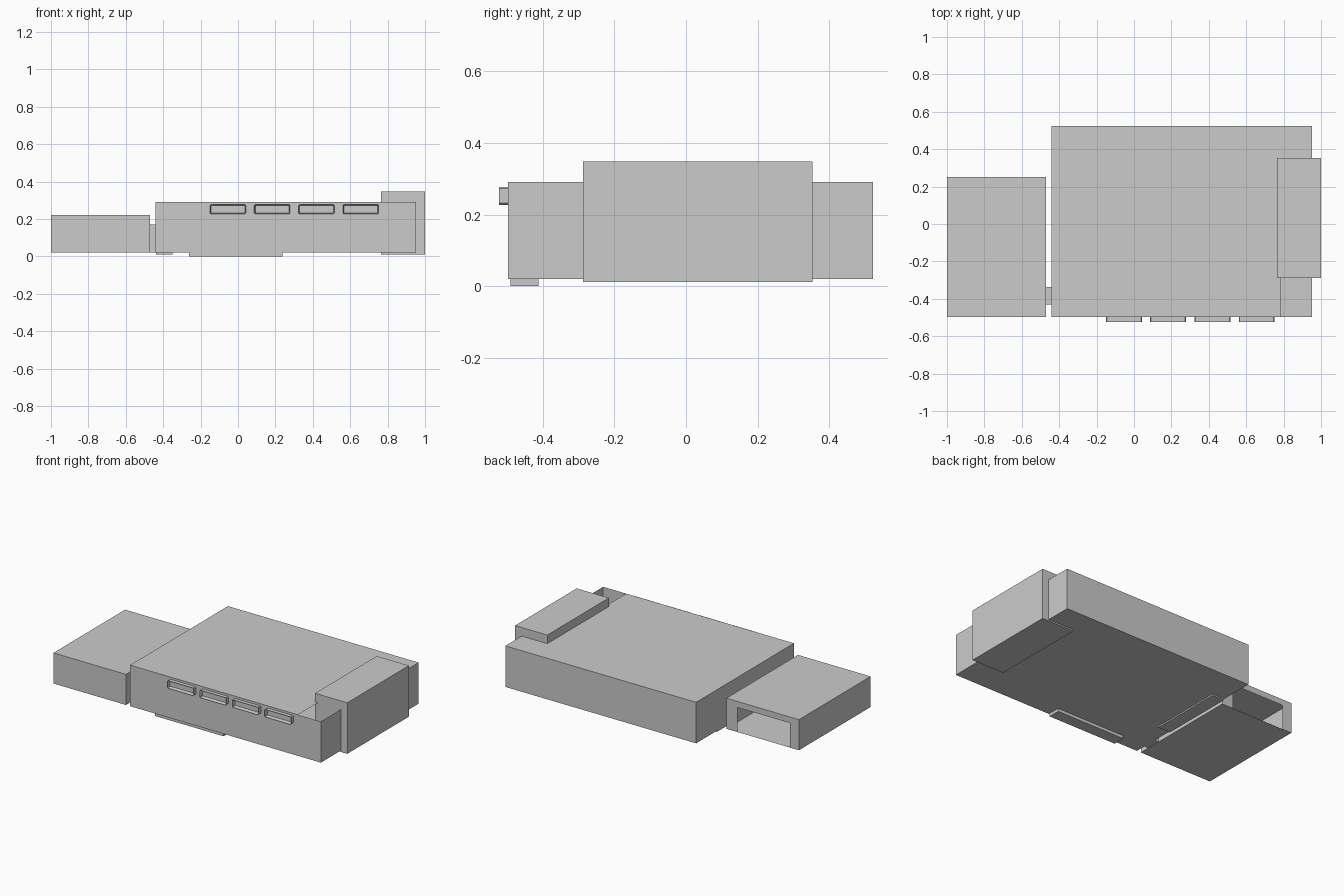
import bpy, bmesh

if "Cube" in bpy.data.objects:
    bpy.data.objects.remove(bpy.data.objects["Cube"])


def finish(name, bm):
    mesh = bpy.data.meshes.new(name)
    bm.to_mesh(mesh)
    bm.free()
    obj = bpy.data.objects.new(name, mesh)
    bpy.context.collection.objects.link(obj)
    return obj


def box_bm(x, y, z):
    bm = bmesh.new()
    bmesh.ops.create_cube(bm, size=1)
    for v in bm.verts:
        v.co = [r[0] if c < 0 else r[1] for c, r in zip(v.co, (x, y, z))]
    bm.normal_update()
    return bm


def box(name, x, y, z):
    return finish(name, box_bm(x, y, z))


def open_shell(name, x, y, z, axis, outline):
    """Thin-walled box whose positive side on the axis is a given outline."""
    bm = box_bm(x, y, z)
    side = [f for f in bm.faces if f.normal[axis] > 0.9]
    bmesh.ops.delete(bm, geom=side, context='FACES_ONLY')
    face = bm.faces.new([bm.verts.new(p) for p in outline])
    face.normal_update()
    if face.normal[axis] < 0:
        face.normal_flip()
    return finish(name, bm)


FRONT = -0.497

# Main hall: hollow, with the roof open at its front right corner
x0, x1, y1, top = -0.44, 0.953, 0.523, 0.291
open_shell("main_hall", (x0, x1), (FRONT, y1), (0.02, top), 2,
           [(x0, FRONT, top), (0.785, FRONT, top), (0.785, -0.287, top),
            (x1, -0.287, top), (x1, y1, top), (x0, y1, top)])

# Side annex: hollow, with a wide doorway at the back
ax0, ax1, ay = -1.0, -0.47, 0.25
open_shell("side_annex", (ax0, ax1), (FRONT, ay), (0.02, 0.222), 1,
           [(ax0, ay, 0.02), (-0.934, ay, 0.02), (-0.934, ay, 0.182),
            (-0.55, ay, 0.182), (-0.55, ay, 0.02), (ax1, ay, 0.02),
            (ax1, ay, 0.222), (ax0, ay, 0.222)])

# Passage between annex and hall
box("connecting_passage", (ax1, x0), (-0.43, -0.337), (0.022, 0.172))

# Taller block at the right end
box("end_block", (0.765, 1.0), (-0.288, 0.354), (0.011, 0.348))

# Thin plates below the floor
box("front_floor_plate", (-0.262, 0.238), (-0.49, -0.412), (0.0, 0.02))
box("side_floor_plate", (-0.438, -0.35), (-0.193, 0.303), (0.011, 0.02))

# Row of recessed frames along the front wall
for i in range(4):
    left = -0.15 + i * 0.2367
    bm = box_bm((left, left + 0.192), (-0.523, FRONT), (0.227, 0.277))
    edges = [e for e in bm.edges
             if abs(e.verts[0].co.y - e.verts[1].co.y) > 0.01]
    bmesh.ops.bevel(bm, geom=edges, offset=0.005, segments=1, affect='EDGES')
    bm.normal_update()
    front = [f for f in bm.faces if f.normal.y < -0.9]
    bmesh.ops.inset_region(bm, faces=front, thickness=0.006)
    bmesh.ops.translate(bm, verts=front[0].verts, vec=(0, 0.022, 0))
    finish(f"front_frame_{i + 1}", bm)
